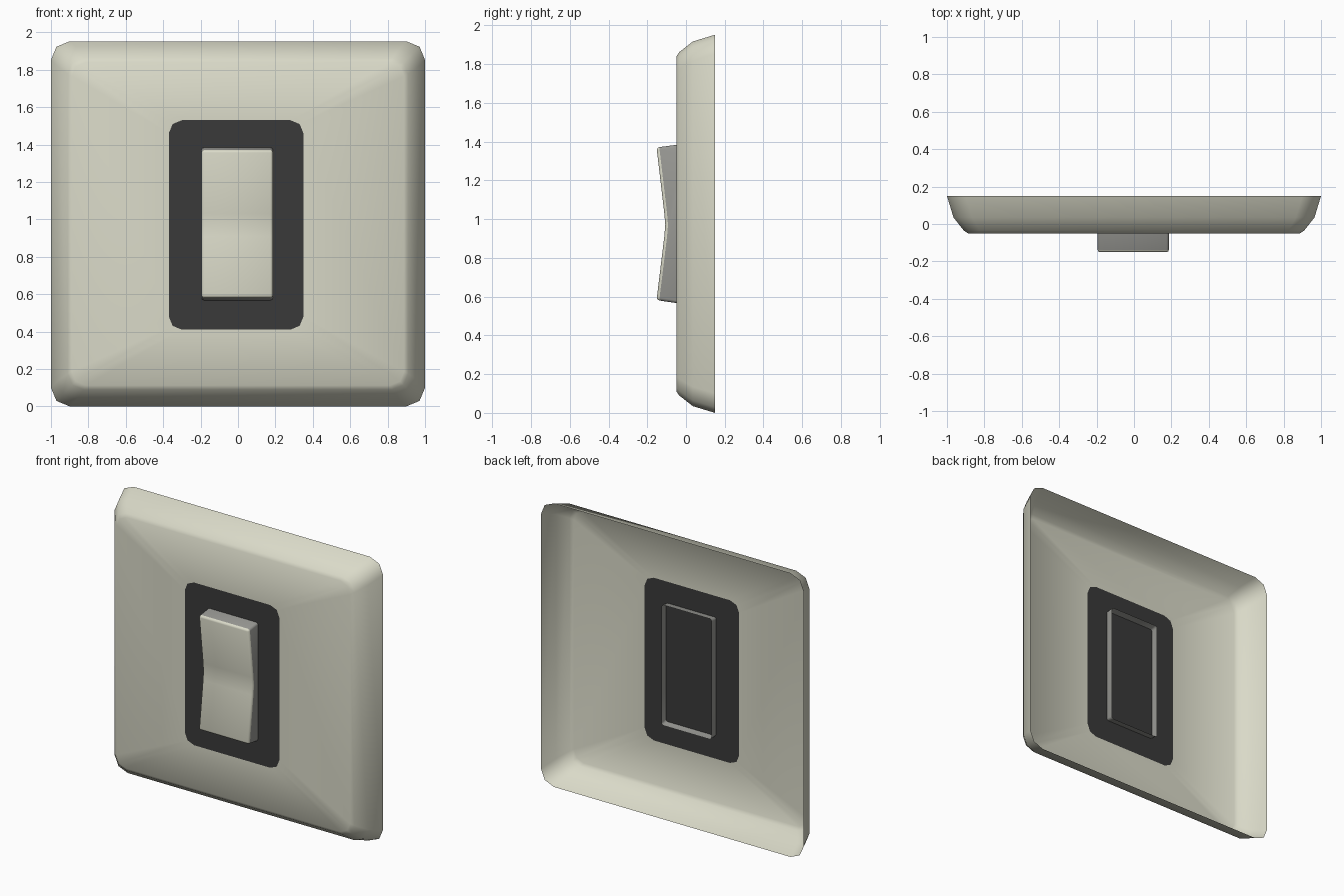
import bpy, bmesh, math

if "Cube" in bpy.data.objects:
    bpy.data.objects.remove(bpy.data.objects["Cube"])


def material(name, rgb):
    m = bpy.data.materials.new(name)
    m.diffuse_color = (*rgb, 1)
    m.use_nodes = True
    m.node_tree.nodes["Principled BSDF"].inputs["Base Color"].default_value = m.diffuse_color
    return m


cream = material("cream", (0.70, 0.70, 0.58))
grey = material("grey", (0.31, 0.31, 0.29))
black = material("charcoal", (0.042, 0.042, 0.042))


def finish(bm, name, mats, smooth):
    me = bpy.data.meshes.new(name)
    bmesh.ops.recalc_face_normals(bm, faces=bm.faces)
    bm.to_mesh(me)
    bm.free()
    ob = bpy.data.objects.new(name, me)
    bpy.context.collection.objects.link(ob)
    for m in mats:
        me.materials.append(m)
    if smooth:
        bpy.ops.object.select_all(action='DESELECT')
        bpy.context.view_layer.objects.active = ob
        ob.select_set(True)
        bpy.ops.object.shade_smooth_by_angle(angle=math.radians(50))
    return ob


def rounded_ring(bm, y, cx, cz, hx, hz, r, n=2):
    """Rounded rectangle of vertices facing the front at depth y."""
    ring = []
    for k, (sx, sz) in enumerate([(1, 1), (-1, 1), (-1, -1), (1, -1)]):
        for i in range(n + 1):
            a = math.radians(90 * (k + i / n))
            ring.append(bm.verts.new((cx + sx * (hx - r) + r * math.cos(a), y,
                                      cz + sz * (hz - r) + r * math.sin(a))))
    return ring


FRONT = -0.05
PANEL = (FRONT, -0.01, 0.97, 0.36, 0.56, 0.07)

# wall plate: thin open-backed shell with a window for the panel
bm = bmesh.new()
H = 0.976
rings = [rounded_ring(bm, y, 0, H, 1 - d, H - d, r) for y, d, r in
         [(0.15, 0, 0.1), (0.035, 0.035, 0.1), (-0.035, 0.09, 0.085), (FRONT, 0.112, 0.075)]]
rings.append(rounded_ring(bm, *PANEL))
for a, b in zip(rings, rings[1:]):
    for i in range(len(a)):
        j = (i + 1) % len(a)
        bm.faces.new((a[i], a[j], b[j], b[i]))
finish(bm, "wall_plate", [cream], True)

# dark panel filling the window
bm = bmesh.new()
bm.faces.new(rounded_ring(bm, *PANEL))
finish(bm, "switch_panel", [black], False)

# rocker: side profile (y, z) extruded across x, open at the back
bm = bmesh.new()
profile = [(0.0, 0.56), (-0.152, 0.582), (-0.112, 0.91), (-0.107, 0.97),
           (-0.112, 1.03), (-0.152, 1.37), (0.0, 1.39)]
left, right = [[bm.verts.new((x, y, z)) for y, z in profile] for x in (-0.195, 0.187)]
bm.faces.new(left)
bm.faces.new(right)
for i in range(len(profile) - 1):
    bm.faces.new((left[i], left[i + 1], right[i + 1], right[i]))
bmesh.ops.recalc_face_normals(bm, faces=bm.faces)
bm.normal_update()
sharp = [e for e in bm.edges if len(e.link_faces) == 2
         and e.calc_face_angle() > math.radians(45)]
bmesh.ops.bevel(bm, geom=sharp, offset=0.014, segments=2, profile=0.5, affect='EDGES')
bmesh.ops.recalc_face_normals(bm, faces=bm.faces)
bm.normal_update()
# front is cream, walls are grey
for f in bm.faces:
    f.material_index = 0 if abs(f.normal.y) > 0.3 else 1
finish(bm, "rocker_switch", [cream, grey], True)
